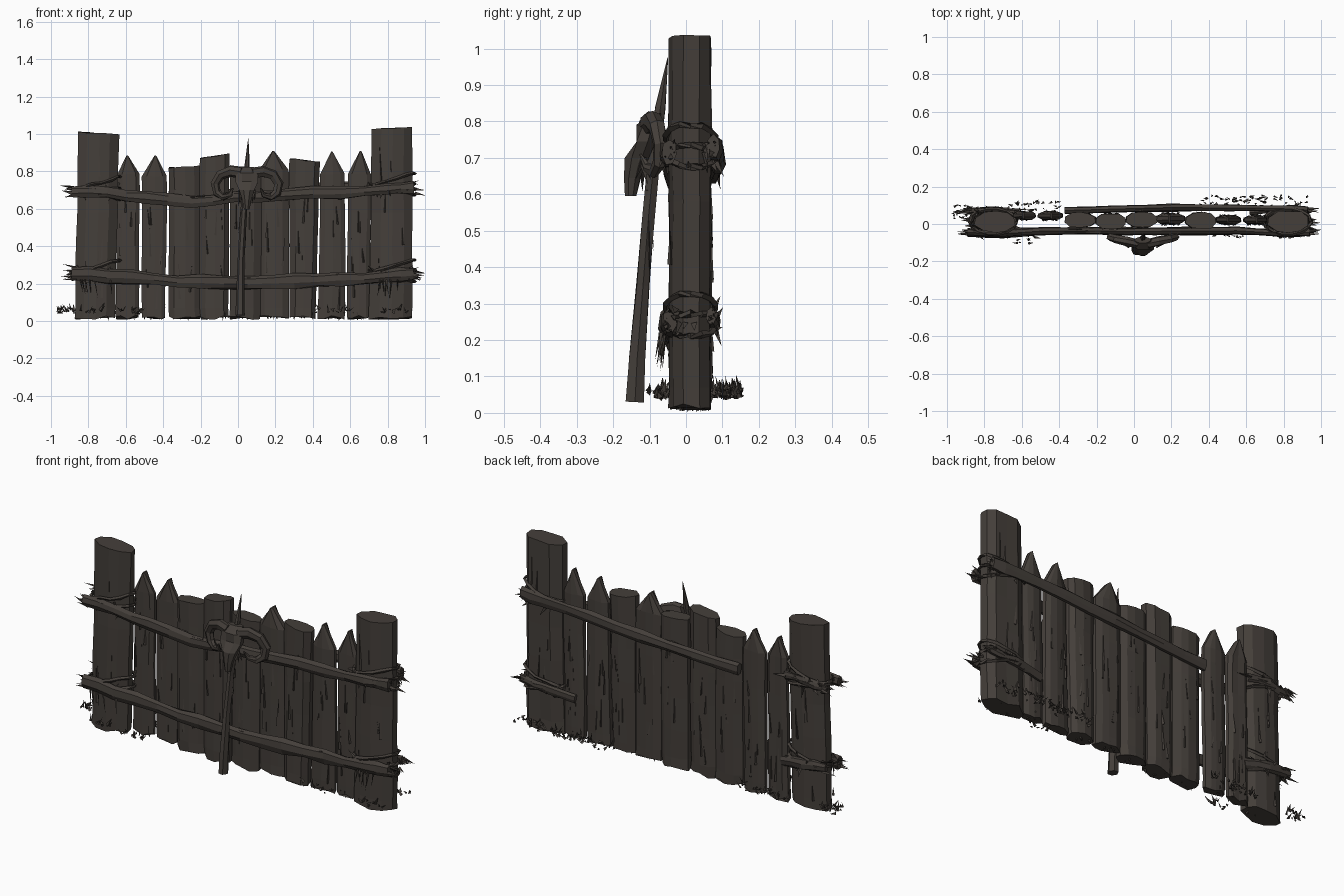
import bpy, bmesh, math, random
from mathutils import Vector

if "Cube" in bpy.data.objects:
    bpy.data.objects.remove(bpy.data.objects["Cube"])

random.seed(7)
R = random.uniform

wood = bpy.data.materials.new("dark weathered wood")
wood.diffuse_color = (0.058, 0.049, 0.042, 1)
wood.use_nodes = True
wood.node_tree.nodes["Principled BSDF"].inputs["Base Color"].default_value = wood.diffuse_color


def finish(bm, name):
    bmesh.ops.recalc_face_normals(bm, faces=bm.faces)
    me = bpy.data.meshes.new(name)
    bm.to_mesh(me)
    bm.free()
    me.materials.append(wood)
    ob = bpy.data.objects.new(name, me)
    bpy.context.collection.objects.link(ob)
    return ob


def loft(bm, rings, closed=False):
    """Skin a list of equal-length point rings, capping the ends."""
    vs = [[bm.verts.new(p) for p in r] for r in rings]
    n = len(vs[0])
    pairs = list(zip(vs, vs[1:])) + ([(vs[-1], vs[0])] if closed else [])
    for a, b in pairs:
        for i in range(n):
            bm.faces.new((a[i], a[(i + 1) % n], b[(i + 1) % n], b[i]))
    if not closed:
        bm.faces.new(vs[0])
        bm.faces.new(vs[-1])


def tube(bm, path, radii, sides=6, jit=0.0, closed=False, flat=1.0):
    """Tube along a path; flat squashes the section sideways to 'up'."""
    pts = [Vector(p) for p in path]
    n, rings = len(pts), []
    for i, p in enumerate(pts):
        a = pts[(i - 1) % n] if closed else pts[max(i - 1, 0)]
        b = pts[(i + 1) % n] if closed else pts[min(i + 1, n - 1)]
        t = (b - a).normalized()
        u = t.cross(Vector((0, 1, 0)))
        u.normalize()
        v = t.cross(u)
        rings.append([p + radii[i] * (1 + R(-jit, jit)) *
                      (u * math.cos(k * math.tau / sides) + v * flat * math.sin(k * math.tau / sides))
                      for k in range(sides)])
    loft(bm, rings, closed)


def shard(bm, p, d, w):
    """Thin three-sided splinter from p along d."""
    p, d = Vector(p), Vector(d)
    s = d.cross(Vector((R(-1, 1), R(-1, 1), R(-1, 1)))).normalized() * w
    t = d.cross(s).normalized() * w
    v = [bm.verts.new(q) for q in (p + s, p - s * .5 + t, p - s * .5 - t, p + d)]
    for f in ((0, 1, 2), (0, 1, 3), (1, 2, 3), (2, 0, 3)):
        bm.faces.new([v[i] for i in f])


def timber(name, b0, b1, t0, t1, ztop, y, half, peak=None, slant=0.0):
    """Hewn upright: bottom span b0-b1, top span t0-t1, optional point."""
    bm = bmesh.new()
    sec = [(1, -.35), (.62, -.9), (.05, -1), (-.6, -.88), (-1, -.3), (-.95, .4), (-.5, .95), (.1, 1), (.6, .9), (.97, .4)]
    sec = [(sx * (1 if abs(sx) > .9 else R(.85, 1.15)), sy * R(.88, 1.05)) for sx, sy in sec]
    zs = [.018, .07, .22, .4, .58, .7, ztop]
    rings = []
    for j, z in enumerate(zs):
        f = z / ztop
        lo, hi = b0 + (t0 - b0) * f, b1 + (t1 - b1) * f
        c, a = (lo + hi) / 2 + R(-.003, .003), (hi - lo) / 2
        dz = .012 if j == 0 else .004
        rings.append([(c + sx * a * R(.97, 1.01), y + sy * half * R(.94, 1.04),
                       z + (R(-dz, dz) if j in (0, 6) else 0) + (slant * sx if j == 6 else 0)) for sx, sy in sec])
    if peak:
        c = (t0 + t1) / 2 + R(-.008, .008)
        rings.append([(c + sx * .004, y + sy * half * .8, peak) for sx, sy in sec])
    loft(bm, rings)
    # raised bark slivers front and back
    for side in (-1, 1):
        for k in range(6):
            x = b0 + (b1 - b0) * R(.2, .8)
            z = R(.06, ztop - .2)
            shard(bm, (x, y + side * half * .93, z), (R(-.012, .012), 0, R(.07, .2)), R(.004, .008))
    # jagged foot
    for k in range(5):
        x = b0 + (b1 - b0) * R(.12, .88)
        shard(bm, (x, y + half * R(-.7, .7), .045), (R(-.01, .01), 0, -R(.03, .043)), .012)
    finish(bm, name)


# Corner posts
timber("left_post", -.875, -.66, -.852, -.632, 1.005, .012, .06, slant=-.005)
timber("right_post", .70, .935, .715, .935, 1.032, .012, .06, slant=.003)

# Planks: bottom span, top span, top height, y centre, half depth, peak, slant
planks = [(-.655, -.53, -.645, -.525, .785, .045, .025, .885, 0),
          (-.515, -.39, -.515, -.378, .775, .045, .026, .885, 0),
          (-.372, -.20, -.370, -.203, .825, .022, .042, None, .006),
          (-.205, -.05, -.208, -.046, .882, .015, .046, None, .014),
          (-.045, .12, -.045, .125, .825, .022, .042, None, -.004),
          (.115, .275, .115, .275, .81, .028, .034, .91, 0),
          (.275, .415, .272, .437, .86, .018, .046, None, -.008),
          (.425, .572, .44, .57, .785, .022, .027, .905, 0),
          (.583, .705, .588, .712, .785, .022, .027, .91, 0)]
for i, (a, b, c, d, zt, y, h, pk, sl) in enumerate(planks):
    timber("plank_%d" % (i + 1), a, b, c, d, zt, y, h, pk, sl)


# Rails, with frayed ends
def rail(name, path, r, fray=(True, True)):
    bm = bmesh.new()
    P = [Vector(p) for p in path]
    pts = []
    for a, b in zip(P, P[1:]):
        pts += [a, a.lerp(b, .5) + Vector((0, 0, R(-.006, .006)))]
    pts.append(P[-1])
    tube(bm, pts, [r * R(.85, 1.15) for _ in pts], 7, .14, flat=.6)
    for end, nxt, on in ((P[0], P[1], fray[0]), (P[-1], P[-2], fray[1])):
        d = (end - nxt).normalized()
        for k in range(7 if on else 0):
            shard(bm, end + Vector((0, R(-.012, .012), R(-.025, .025))) - d * R(.0, .06),
                  d * R(.04, .085) + Vector((0, R(-.01, .01), R(-.02, .02))), .009)
    for k in range(int((P[-1] - P[0]).length * 9)):
        q = random.choice(pts[1:-1])
        shard(bm, q + Vector((R(-.05, .05), R(-.01, .01), R(-.7, .7) * r)), (R(-.16, .16), 0, R(-.02, .02)), .009)
    finish(bm, name)


rail("front_upper_rail", [(-.89, -.045, .69), (-.7, -.052, .685), (-.5, -.038, .66), (-.25, -.036, .635), (-.02, -.04, .665),
                          (.25, -.038, .675), (.55, -.036, .685), (.8, -.05, .705), (.94, -.045, .715)], .032)
rail("front_lower_rail", [(-.89, -.045, .25), (-.7, -.052, .24), (-.45, -.038, .225), (-.2, -.036, .21), (.05, -.04, .203),
                          (.3, -.038, .212), (.55, -.036, .225), (.8, -.05, .24), (.94, -.045, .25)], .037)
rail("back_upper_rail", [(-.37, .072, .66), (-.1, .08, .67), (.2, .088, .69), (.5, .086, .71), (.8, .083, .725), (.93, .075, .73)],
     .032, (False, True))
for s, x0, x1 in ((-1, -.62, -.89), (1, .62, .94)):
    n = "left" if s < 0 else "right"
    rail("back_lower_rail_" + n, [(x0, .06, .23), ((x0 + x1) / 2, .078, .25), (x1, .07, .265)], .026, (False, True))
rail("back_upper_rail_left", [(-.64, .065, .70), (-.76, .08, .705), (-.89, .065, .69)], .02, (False, True))

# Lashings round the posts, with loose fibres
for px, hw, zs, n in ((-.755, .125, (.70, .255), "left"), (.82, .127, (.72, .26), "right")):
    bm = bmesh.new()
    for z in zs:
        for tilt in (-.03, .005, .035):
            path = []
            for k in range(14):
                t = k * math.tau / 14
                path.append((px + hw * math.cos(t), .013 + .068 * math.sin(t),
                             z + tilt * (1 if tilt > 0 else .6) + tilt * math.cos(t) + R(-.006, .006)))
            tube(bm, path, [.009] * 14, 4, .3, True)
        for k in range(16):
            t = R(0, math.tau)
            p = (px + hw * math.cos(t), .013 + .07 * math.sin(t), z + R(-.04, .04))
            shard(bm, p, (R(.0, .05) * math.cos(t) + R(-.02, .02), R(.0, .025) * math.sin(t), R(-.06, .04)), .009)
    # hanging strands under the lower tie
    for k in range(6):
        shard(bm, (px + R(-.1, .1), R(-.07, -.055), .22), (R(-.02, .02), R(-.02, .0), -R(.06, .13)), .005)
    finish(bm, n + "_lashings")

# Leaning stake, with pointed tip and split lower end
bm = bmesh.new()
tube(bm, [(.01, -.14, .03), (.012, -.134, .15), (.017, -.118, .35), (.028, -.102, .55), (.042, -.082, .75), (.05, -.07, .84), (.055, -.05, .975)],
     [.024, .023, .018, .017, .017, .014, .001], 6, .1, flat=1.15)
for k in range(6):
    shard(bm, (.03 + R(-.02, .02), -.105, R(.57, .62)), (R(-.03, .015), R(-.01, .02), -R(.1, .22)), .007)
finish(bm, "leaning_stake")

# Horned animal skull
CX = .047
bm = bmesh.new()
rings = []
for y, z, w, d in ((-.085, .822, .045, .018), (-.105, .79, .064, .034), (-.12, .745, .066, .04),
                   (-.135, .70, .044, .036), (-.148, .645, .026, .024), (-.152, .595, .016, .017)):
    rings.append([(CX + w * math.cos(k * math.tau / 8 + .39), y + d * math.sin(k * math.tau / 8 + .39), z) for k in range(8)])
loft(bm, rings)
# eye sockets pressed in
bm.verts.ensure_lookup_table()
for v in bm.verts:
    if abs(v.co.z - .745) < .01 and v.co.y < -.12 and abs(v.co.x - CX) < .05:
        v.co.y += .022
for s in (-1, 1):
    for k in range(3):
        shard(bm, (CX + s * .035, -.12, .70), (s * R(-.01, .02), R(-.02, .03), -R(.05, .1)), .012)
finish(bm, "skull")

for s, n in ((-1, "left"), (1, "right")):
    bm = bmesh.new()
    path = [(.03, -.105, .79), (.085, -.092, .80), (.14, -.08, .782), (.17, -.07, .735), (.16, -.072, .685),
            (.125, -.088, .662), (.088, -.108, .675), (.075, -.125, .71)]
    tube(bm, [(CX + s * x, y, z) for x, y, z in path], [.03, .031, .029, .026, .023, .019, .014, .004], 7, .1, flat=.8)
    finish(bm, n + "_horn")

# Dry grass and chips at the foot
bm = bmesh.new()
for x0, x1, y0, y1, n in ((.36, .93, .085, .155, 75), (-.68, -.4, .075, .12, 32), (-.97, -.86, .03, .1, 22),
                          (-.64, -.5, -.11, -.05, 14), (.42, .6, -.07, -.04, 10), (.78, .93, -.08, -.05, 10), (-.85, -.7, -.07, -.05, 8)):
    for k in range(n):
        shard(bm, (R(x0, x1), R(y0, y1), R(.04, .065)), (R(-.028, .028), R(-.012, .014), R(-.008, .045)), R(.004, .009))
finish(bm, "ground_litter")
